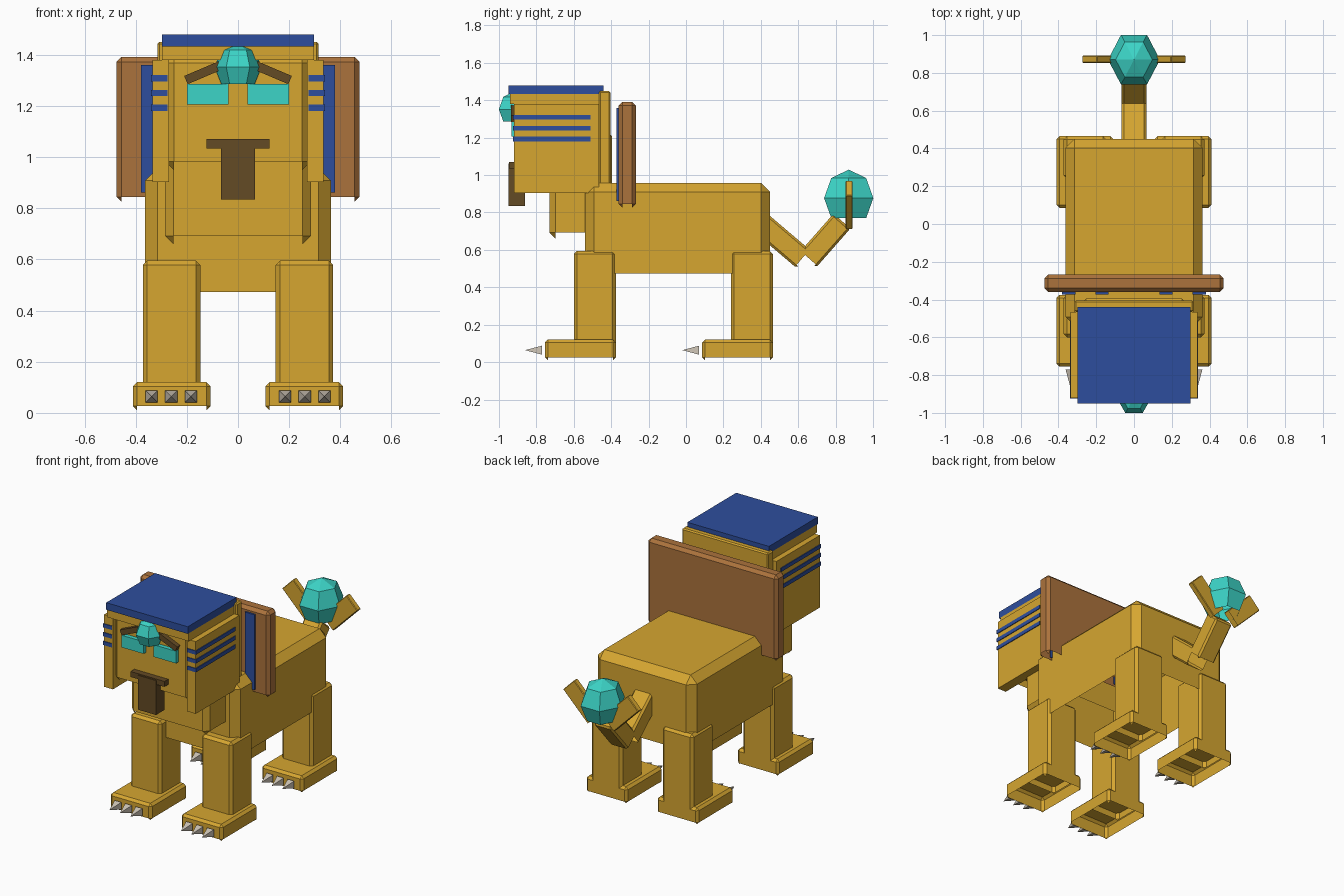
import bpy, bmesh, math
from mathutils import Matrix, Vector

if "Cube" in bpy.data.objects:
    bpy.data.objects.remove(bpy.data.objects["Cube"], do_unlink=True)


def material(name, r, g, b):
    m = bpy.data.materials.new(name)
    m.use_nodes = True
    m.diffuse_color = (r, g, b, 1)
    m.node_tree.nodes["Principled BSDF"].inputs["Base Color"].default_value = (r, g, b, 1)
    return m


GOLD = material("gold", 0.67, 0.38, 0.03)
BLUE = material("royal blue", 0.027, 0.076, 0.34)
TEAL = material("turquoise", 0.045, 0.66, 0.57)
BROWN = material("wood brown", 0.41, 0.17, 0.045)
DARK = material("dark brown", 0.127, 0.069, 0.018)
BONE = material("claw bone", 0.62, 0.56, 0.47)


def finish(bm, name, mat):
    mesh = bpy.data.meshes.new(name)
    bm.to_mesh(mesh)
    bm.free()
    mesh.materials.append(mat)
    obj = bpy.data.objects.new(name, mesh)
    bpy.context.collection.objects.link(obj)
    return obj


def block(name, mat, x, y, z, bevel=0, turn=None):
    """Box from ranges; bevelled ones are hollow shells open underneath."""
    size = Vector((x[1] - x[0], y[1] - y[0], z[1] - z[0]))
    mid = Vector((x[0] + x[1], y[0] + y[1], z[0] + z[1])) / 2
    bm = bmesh.new()
    bmesh.ops.create_cube(bm, size=1)
    bmesh.ops.scale(bm, vec=size, verts=bm.verts)
    if bevel:
        bmesh.ops.bevel(bm, geom=bm.edges[:], offset=bevel, segments=1,
                        affect='EDGES', clamp_overlap=True)
        bm.normal_update()
        under = [f for f in bm.faces if f.normal.z < -0.1 and len(f.verts) == 4]
        bmesh.ops.delete(bm, geom=under, context='FACES')
    if turn:
        bmesh.ops.transform(bm, matrix=turn, verts=bm.verts)
    bmesh.ops.translate(bm, vec=mid, verts=bm.verts)
    return finish(bm, name, mat)


def pair(name, mat, x, y, z, bevel=0, turn=0):
    """Mirrored pair; turn tilts each one about the y axis."""
    for side, s in (("left", 1), ("right", -1)):
        xs = sorted((s * x[0], s * x[1]))
        rot = Matrix.Rotation(s * turn, 4, 'Y') if turn else None
        block(f"{side}_{name}", mat, xs, y, z, bevel, rot)


def gem(name, center, rx, r):
    """Six-sided faceted ball with an open base."""
    bm = bmesh.new()
    bmesh.ops.create_uvsphere(bm, u_segments=6, v_segments=4, radius=1)
    low = min(bm.verts, key=lambda v: v.co.z)
    bmesh.ops.delete(bm, geom=[low], context='VERTS')
    bmesh.ops.rotate(bm, verts=bm.verts, matrix=Matrix.Rotation(math.pi / 2, 3, 'Z'))
    bmesh.ops.scale(bm, vec=(rx, r, r), verts=bm.verts)
    bmesh.ops.translate(bm, vec=center, verts=bm.verts)
    finish(bm, name, TEAL)


def claw(name, x, y, z):
    bm = bmesh.new()
    bmesh.ops.create_cone(bm, cap_ends=True, segments=4, radius1=0.034, radius2=0, depth=0.09)
    turn = Matrix.Rotation(math.pi / 2, 4, 'X') @ Matrix.Rotation(math.pi / 4, 4, 'Z')
    bmesh.ops.transform(bm, matrix=Matrix.Translation((x, y, z)) @ turn, verts=bm.verts)
    finish(bm, name, BONE)


def tail_segment(name, low, high):
    """Square shell running from its open low end to its high end."""
    a, b = Vector((0, *low)), Vector((0, *high))
    d = b - a
    mid, half = (a + b) / 2, d.length / 2
    turn = Matrix.Rotation(-math.atan2(d.y, d.z), 4, 'X')
    block(name, GOLD, (-0.065, 0.065), (mid.y - 0.06, mid.y + 0.06),
          (mid.z - half, mid.z + half), 0.012, turn)


# Body and neck
block("body", GOLD, (-0.363, 0.363), (-0.54, 0.45), (0.425, 0.957), 0.048)
block("neck", GOLD, (-0.285, 0.285), (-0.73, -0.395), (0.66, 1.24), 0.032)

# Legs, feet and claws
for end, shift in (("front", 0), ("rear", 0.84)):
    pair(f"{end}_leg", GOLD, (0.147, 0.372), (shift - 0.60, shift - 0.375), (0.06, 0.595), 0.017)
    pair(f"{end}_foot", GOLD, (0.108, 0.41), (shift - 0.755, shift - 0.375), (0.01, 0.12), 0.016)
    for side, s in (("left", 1), ("right", -1)):
        for i in range(3):
            claw(f"{end}_{side}_claw_{i + 1}", s * (0.184 + 0.077 * i), shift - 0.815, 0.064)

# Head and headdress
block("head", GOLD, (-0.283, 0.283), (-0.905, -0.45), (0.95, 1.40), 0.032)
pair("headdress_side", GOLD, (0.27, 0.335), (-0.92, -0.465), (0.903, 1.38))
block("headdress_back", GOLD, (-0.315, 0.315), (-0.465, -0.405), (0.90, 1.45), 0.008)
block("headdress_band", GOLD, (-0.298, 0.298), (-0.94, -0.44), (1.38, 1.433))
block("headdress_top", BLUE, (-0.298, 0.298), (-0.95, -0.44), (1.433, 1.48))
for i, z in enumerate((1.18, 1.238, 1.296)):
    pair(f"headdress_stripe_{i + 1}", BLUE, (0.275, 0.34), (-0.925, -0.51), (z, z + 0.025))

# Face
pair("eye", TEAL, (0.037, 0.20), (-0.933, -0.90), (1.205, 1.285))
pair("brow", DARK, (0.05, 0.21), (-0.935, -0.90), (1.315, 1.35), turn=math.radians(23))
block("nose_bar", DARK, (-0.124, 0.124), (-0.945, -0.88), (1.034, 1.07))
block("beard", DARK, (-0.066, 0.066), (-0.95, -0.86), (0.835, 1.062))
gem("forehead_gem", (0, -0.919, 1.352), 0.092, 0.094)

# Back shield with painted bars on its front
block("shield", BROWN, (-0.475, 0.475), (-0.36, -0.268), (0.825, 1.392), 0.02)
for where, x in (("inner", 0.17), ("outer", 0.345)):
    pair(f"shield_{where}_bar", BLUE, (x - 0.035, x + 0.035), (-0.372, -0.355), (0.862, 1.36))

# Tail with gem and flared plates
tail_segment("tail_base", (0.631, 0.548), (0.37, 0.77))
tail_segment("tail_tip", (0.65, 0.545), (0.834, 0.754))
gem("tail_gem", (0, 0.87, 0.877), 0.1375, 0.152)
pair("tail_plate", GOLD, (0.088, 0.202), (0.853, 0.891), (0.712, 0.968), 0.004, math.pi / 4)
